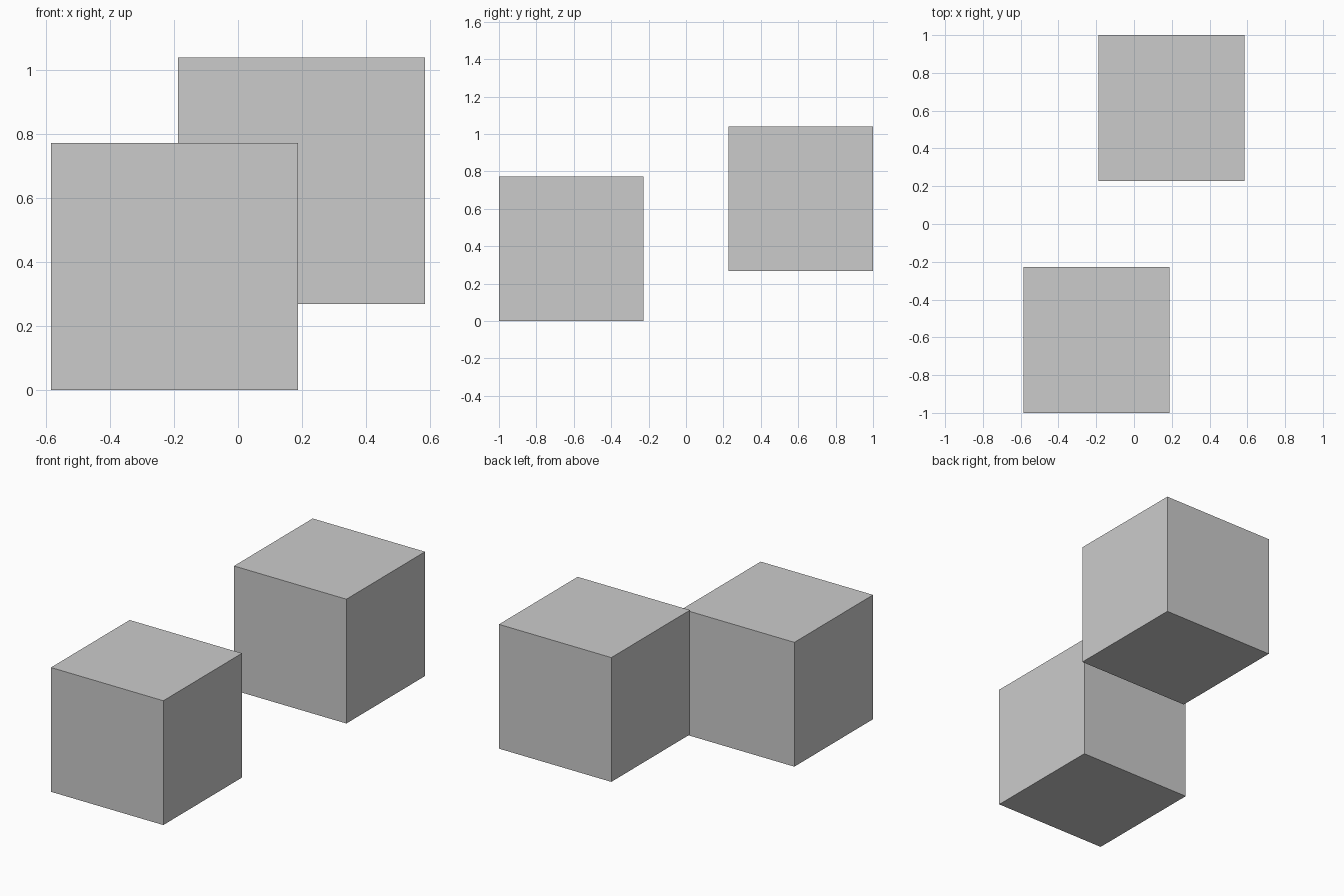
import bpy

if "Cube" in bpy.data.objects:
    bpy.data.objects.remove(bpy.data.objects["Cube"])

SIZE = 0.772


def add_cube(name, centre):
    bpy.ops.mesh.primitive_cube_add(size=SIZE, location=centre)
    bpy.context.object.name = name


# Lower cube standing on the ground at the front left
add_cube("front_cube", (-0.199, -0.614, SIZE / 2))

# Raised cube at the back right
add_cube("back_cube", (0.199, 0.614, 0.268 + SIZE / 2))
